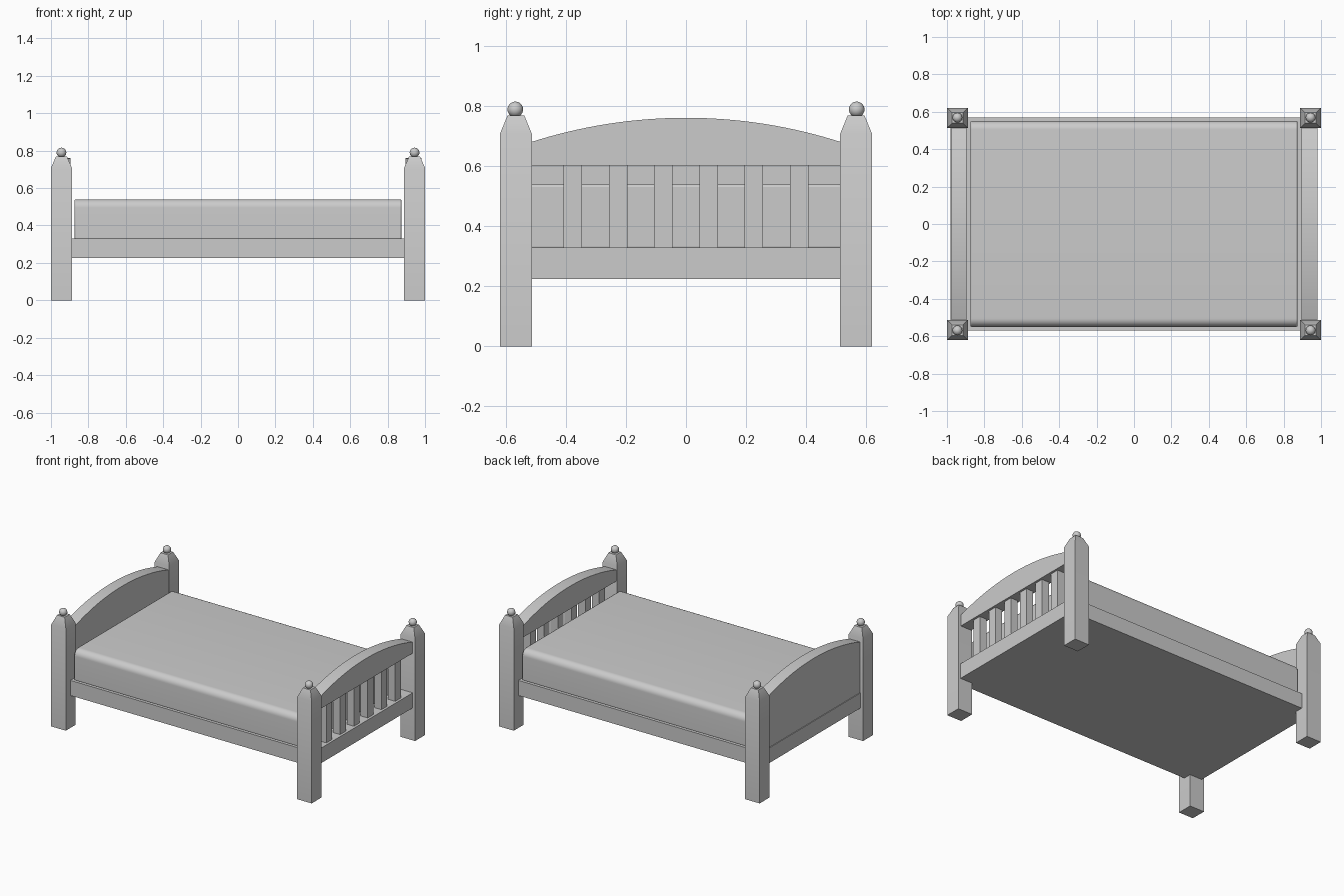
import bpy, bmesh, math

if "Cube" in bpy.data.objects:
    bpy.data.objects.remove(bpy.data.objects["Cube"])

def finish(name, bm, smooth=None):
    bmesh.ops.recalc_face_normals(bm, faces=bm.faces)
    me = bpy.data.meshes.new(name)
    bm.to_mesh(me)
    bm.free()
    ob = bpy.data.objects.new(name, me)
    bpy.context.collection.objects.link(ob)
    if smooth:
        bpy.ops.object.select_all(action='DESELECT')
        ob.select_set(True)
        bpy.context.view_layer.objects.active = ob
        bpy.ops.object.shade_smooth_by_angle(angle=math.radians(smooth))
    return ob

def extrude_profile(name, pts, vec, smooth=None):
    bm = bmesh.new()
    face = bm.faces.new([bm.verts.new(p) for p in pts])
    new = bmesh.ops.extrude_face_region(bm, geom=[face])['geom']
    bmesh.ops.translate(bm, verts=[v for v in new if isinstance(v, bmesh.types.BMVert)], vec=vec)
    return finish(name, bm, smooth)

def box(name, x0, x1, y0, y1, z0, z1):
    pts = [(x0, y0, z0), (x1, y0, z0), (x1, y1, z0), (x0, y1, z0)]
    return extrude_profile(name, pts, (0, 0, z1 - z0))

def post(name, cx, cy):
    # square shaft with a tapered top
    bm = bmesh.new()
    rings = []
    for hx, hy, z in ((.056, .0535, 0), (.056, .0535, .708), (.029, .028, .77)):
        rings.append([bm.verts.new((cx + sx * hx, cy + sy * hy, z))
                      for sx, sy in ((-1, -1), (1, -1), (1, 1), (-1, 1))])
    for a, b in zip(rings, rings[1:]):
        for i in range(4):
            j = (i + 1) % 4
            bm.faces.new((a[i], a[j], b[j], b[i]))
    bm.faces.new(rings[0])
    bm.faces.new(rings[-1])
    return finish(name, bm, 30)

def finial(name, cx, cy):
    bm = bmesh.new()
    bmesh.ops.create_uvsphere(bm, u_segments=24, v_segments=14, radius=.026)
    bmesh.ops.translate(bm, verts=bm.verts, vec=(cx, cy, .79))
    return finish(name, bm, 40)

def arched_panel(name, x0, x1, z0):
    # board with a circular-arc top edge
    half, edge, peak = .52, .68, .762
    sag = peak - edge
    r = (half ** 2 + sag ** 2) / (2 * sag)
    n = 32
    pts = [(x0, -half, z0), (x0, half, z0)]
    for i in range(n + 1):
        y = half - 2 * half * i / n
        pts.append((x0, y, peak - r + math.sqrt(r * r - y * y)))
    return extrude_profile(name, pts, (x1 - x0, 0, 0), 30)

# Corner posts with ball finials
for ex, sx in (("head", -1), ("foot", 1)):
    for side, sy in (("front", -1), ("back", 1)):
        post(f"{ex}_{side}_post", sx * .944, sy * .567)
        finial(f"{ex}_{side}_finial", sx * .944, sy * .569)

# Bed base: side rails, with end rails between the posts
box("bed_base", -.90, .90, -.57, .57, .225, .33)
for name, sx in (("head_rail", -1), ("foot_rail", 1)):
    box(name, *sorted((sx * .89, sx * .982)), -.52, .52, .225, .33)

# Solid headboard and open footboard
arched_panel("headboard", -.977, -.895, .33)
arched_panel("footboard_top", .895, .98, .603)
for i in range(6):
    y = (i - 2.5) * .151
    box(f"footboard_slat_{i + 1}", .91, .965, y - .031, y + .031, .325, .61)

# Mattress: rounded long edges, nearly square ends
r, pts = .045, [(-.875, -.55, .325), (-.875, .55, .325)]
for sy, angles in ((1, range(0, 91, 10)), (-1, range(90, 181, 10))):
    for a in angles:
        t = math.radians(a)
        pts.append((-.875, sy * (.55 - r) + r * math.cos(t), .54 - r + r * math.sin(t)))
mattress = extrude_profile("mattress", pts, (1.75, 0, 0), 30)
bev = mattress.modifiers.new("soft_ends", 'BEVEL')
bev.width = .008
bev.segments = 2
bev.limit_method = 'ANGLE'
bev.angle_limit = math.radians(40)
